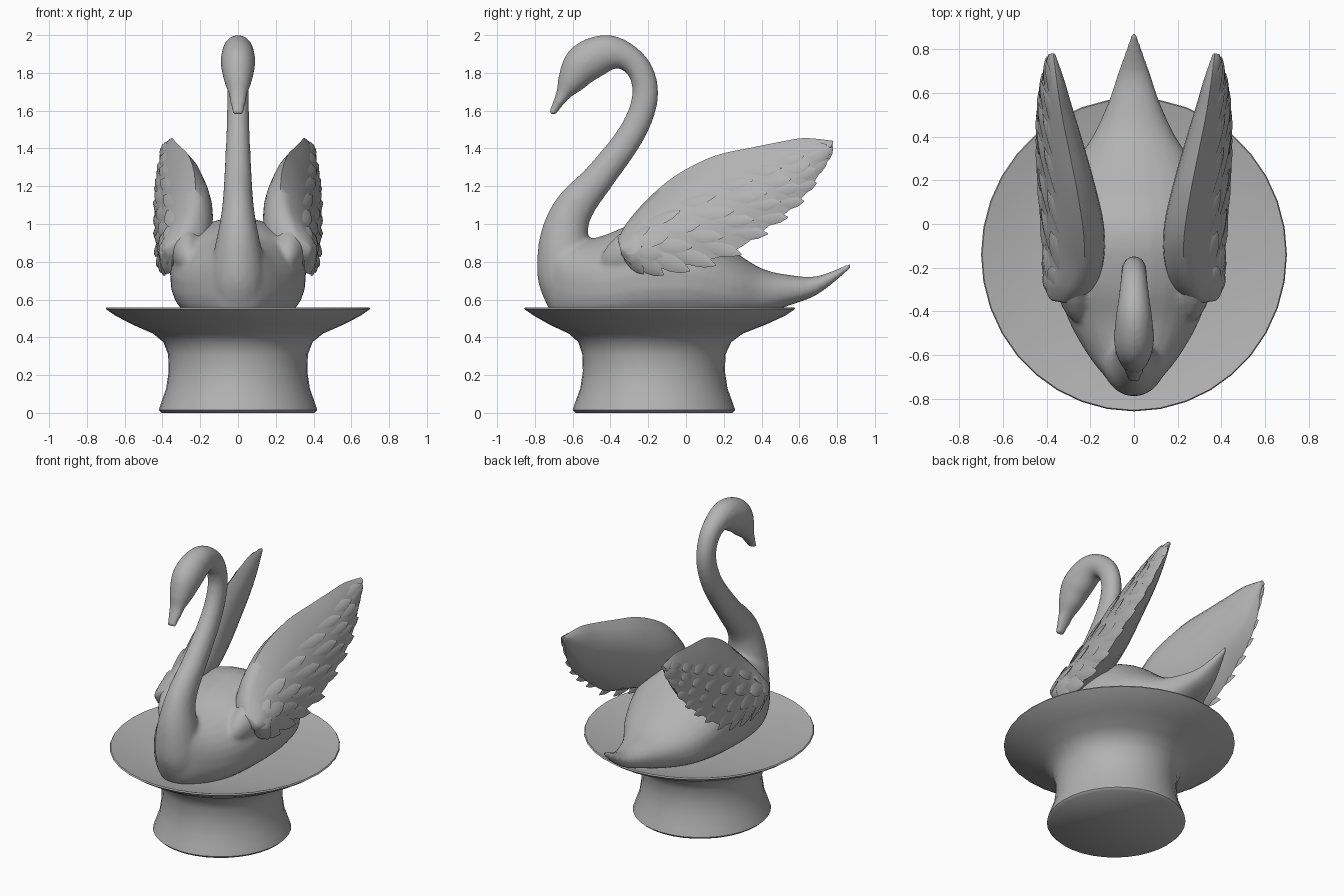
import bpy, bmesh, math
from mathutils import Vector

if "Cube" in bpy.data.objects:
    bpy.data.objects.remove(bpy.data.objects["Cube"])

mat = bpy.data.materials.new("stone_grey")
mat.diffuse_color = (0.45, 0.45, 0.45, 1)
mat.use_nodes = True
mat.node_tree.nodes["Principled BSDF"].inputs["Base Color"].default_value = mat.diffuse_color


def make(name, verts, faces, angle=None):
    me = bpy.data.meshes.new(name)
    me.from_pydata([tuple(v) for v in verts], [], faces)
    bm = bmesh.new()
    bm.from_mesh(me)
    bmesh.ops.recalc_face_normals(bm, faces=bm.faces)
    bm.to_mesh(me)
    bm.free()
    me.materials.append(mat)
    ob = bpy.data.objects.new(name, me)
    bpy.context.collection.objects.link(ob)
    for p in me.polygons:
        p.use_smooth = True
    if angle:
        bpy.ops.object.select_all(action='DESELECT')
        ob.select_set(True)
        bpy.context.view_layer.objects.active = ob
        bpy.ops.object.shade_smooth_by_angle(angle=math.radians(angle))
    return ob


def loft(rings, start=0):
    """Skin equal rings, with both ends capped."""
    n = len(rings[0])
    verts = [v for r in rings for v in r]
    faces = [tuple(start + k for k in (i * n + j, i * n + (j + 1) % n,
                                       (i + 1) * n + (j + 1) % n, (i + 1) * n + j))
             for i in range(len(rings) - 1) for j in range(n)]
    faces.append(tuple(start + j for j in range(n)))
    faces.append(tuple(start + len(verts) - n + j for j in range(n)))
    return verts, faces


def spline(keys, t):
    """Catmull-Rom through rows of numbers, t in 0..1."""
    f = t * (len(keys) - 1)
    i = min(int(f), len(keys) - 2)
    f -= i
    a, b, c, d = (keys[max(0, min(len(keys) - 1, i + k))] for k in (-1, 0, 1, 2))
    return [0.5 * (2 * q + (r - p) * f + (2 * p - 5 * q + 4 * r - s) * f * f
                   + (3 * q - p - 3 * r + s) * f ** 3) for p, q, r, s in zip(a, b, c, d)]


# Pedestal with shallow dish: radius, z, centre y
prof = [(.405, 0, -.17), (.42, .015, -.17), (.405, .06, -.17), (.38, .13, -.17),
        (.367, .22, -.17), (.37, .31, -.17), (.395, .375, -.165), (.45, .42, -.16),
        (.56, .468, -.15), (.65, .515, -.14), (.70, .55, -.14), (.695, .558, -.14),
        (.62, .54, -.14), (.45, .51, -.14), (.2, .50, -.14)]
rings = [[(r * math.cos(a), cy + r * 1.025 * math.sin(a), z)
          for a in (2 * math.pi * k / 36 for k in range(36))] for r, z, cy in prof]
make("pedestal_dish", *loft(rings), angle=50)

# Body: y, bottom, top, half width
body = [(-.76, .64, .88, .06), (-.70, .52, .93, .13), (-.6, .48, .91, .21),
        (-.45, .46, .935, .295), (-.28, .46, 1.0, .35), (-.08, .46, 1.035, .36),
        (.08, .47, .99, .345), (.25, .49, .86, .285), (.4, .52, .765, .19),
        (.55, .57, .73, .12), (.7, .63, .725, .07), (.872, .765, .795, .012)]
rings = []
for i in range(45):
    y, b, t, w = spline(body, i / 44)
    ring = []
    for k in range(28):
        a = 2 * math.pi * k / 28
        c, s = math.cos(a), math.sin(a)
        e = 2 / 2.6 if s < 0 else 1
        ring.append((w * math.copysign(abs(c) ** e, c), y,
                     (b + t) / 2 + (t - b) / 2 * math.copysign(abs(s) ** e, s)))
    rings.append(ring)
verts, faces = loft(rings)

# Shoulders that blend the wing roots into the body
for side in (-1, 1):
    rings = []
    for i in range(13):
        p = math.pi * (i + .5) / 13
        rings.append([(side * (.29 - .03 * math.cos(p)) + .09 * math.sin(p) * math.cos(a),
                       -.19 - .26 * math.cos(p),
                       .91 - .10 * math.cos(p) + .13 * math.sin(p) * math.sin(a))
                      for a in (2 * math.pi * k / 16 for k in range(16))])
    v1, f1 = loft(rings, len(verts))
    verts, faces = verts + v1, faces + f1

# Neck, head and bill: y, z, half width in x, half thickness
neck = [(-.57, .55, .15, .14), (-.62, .72, .15, .165), (-.645, .87, .125, .14),
        (-.63, 1.0, .098, .117), (-.575, 1.11, .082, .102), (-.457, 1.25, .073, .083),
        (-.29, 1.475, .062, .073), (-.218, 1.66, .058, .07), (-.237, 1.80, .06, .068),
        (-.315, 1.885, .068, .073), (-.42, 1.905, .083, .098), (-.535, 1.852, .092, .107),
        (-.605, 1.76, .074, .078), (-.648, 1.69, .05, .042), (-.68, 1.635, .042, .027),
        (-.713, 1.58, .028, .018)]
rings = []
for i in range(91):
    y, z, w, r = spline(neck, i / 90)
    p = spline(neck, max(0, i / 90 - .01))
    q = spline(neck, min(1, i / 90 + .01))
    d = Vector((0, q[0] - p[0], q[1] - p[1])).normalized()
    nrm = Vector((0, -d.z, d.y))
    rings.append([Vector((0, y, z)) + Vector((w * math.cos(a), 0, 0)) + nrm * (r * math.sin(a))
                  for a in (2 * math.pi * k / 20 for k in range(20))])
v2, f2 = loft(rings, len(verts))
swan = make("swan_body_and_neck", verts + v2, faces + f2)
m = swan.modifiers.new("merge", 'REMESH')
m.mode = 'VOXEL'
m.voxel_size = 0.013
m.use_smooth_shade = True
m = swan.modifiers.new("soften", 'SMOOTH')
m.factor = 0.5
m.iterations = 8

# Wing stations: top y, top z, bottom y, bottom z, top x, bottom x, thickness
wing = [(-.36, .92, -.34, .83, .31, .36, .06), (-.31, 1.01, -.27, .76, .27, .37, .14),
        (-.2, 1.135, -.14, .74, .23, .385, .17), (-.05, 1.26, .06, .77, .23, .41, .185),
        (.15, 1.36, .26, .83, .26, .43, .165),
        (.35, 1.405, .46, .98, .30, .435, .13), (.5, 1.435, .60, 1.10, .33, .425, .095),
        (.63, 1.455, .70, 1.24, .35, .405, .06), (.78, 1.44, .775, 1.41, .37, .375, .012)]


def wing_point(u, v, inner=False):
    ty, tz, by, bz, tx, bx, th = spline(wing, u)
    s = max(0, math.sin(math.pi * min(v, 1)))
    x = tx + (bx - tx) * v ** .8
    x += -th * s ** .7 if inner else .095 * s * (1 - .8 * u) * min(1, .4 + 4 * u)
    return Vector((x, ty + (by - ty) * v, tz + (bz - tz) * v))


rings = []
for i in range(33):
    u = i / 32
    rings.append([wing_point(u, .95 * k / 10) for k in range(11)]
                 + [wing_point(u, .95 * k / 10, True) for k in range(9, 0, -1)])
w = make("wings", *loft(rings), angle=70)
w.modifiers.new("mirror", 'MIRROR')

# Feathers laid in overlapping rows on the outer wing faces
fv, ff = [], []


def feather(a, b, width, nrm):
    side = (b - a).cross(nrm).normalized()
    rings = []
    for t, k in ((0, .5), (.3, .95), (.6, 1), (.82, .7), (1, .08)):
        c = a.lerp(b, t) + nrm * (-.012 + .02 * t)
        h = .014 * k
        rings.append([c + side * width * k, c + nrm * h, c - side * width * k, c - nrm * h])
    v, f = loft(rings, len(fv))
    fv.extend(v)
    ff.extend(f)


# rows: start v, v step, u step, half width, count, u start, u end
rows = [(.24, .14, .16, .045, 7, .08, .80), (.42, .17, .15, .047, 8, .04, .82),
        (.58, .2, .14, .045, 9, .03, .84), (.70, .32, .15, .046, 11, .03, .88)]
for v, dv, du, width, n, u0, u1 in rows:
    for i in range(n):
        u = u0 + (u1 - u0) * i / (n - 1)
        a, b = wing_point(u, v), wing_point(min(1, u + du), v + dv)
        nrm = (wing_point(u + .05, v) - a).cross(wing_point(u, v + .08) - a).normalized()
        if nrm.x < 0:
            nrm = -nrm
        feather(a, b, width * (1 - .3 * u), nrm)
f = make("wing_feathers", fv, ff, angle=60)
f.modifiers.new("mirror", 'MIRROR')
